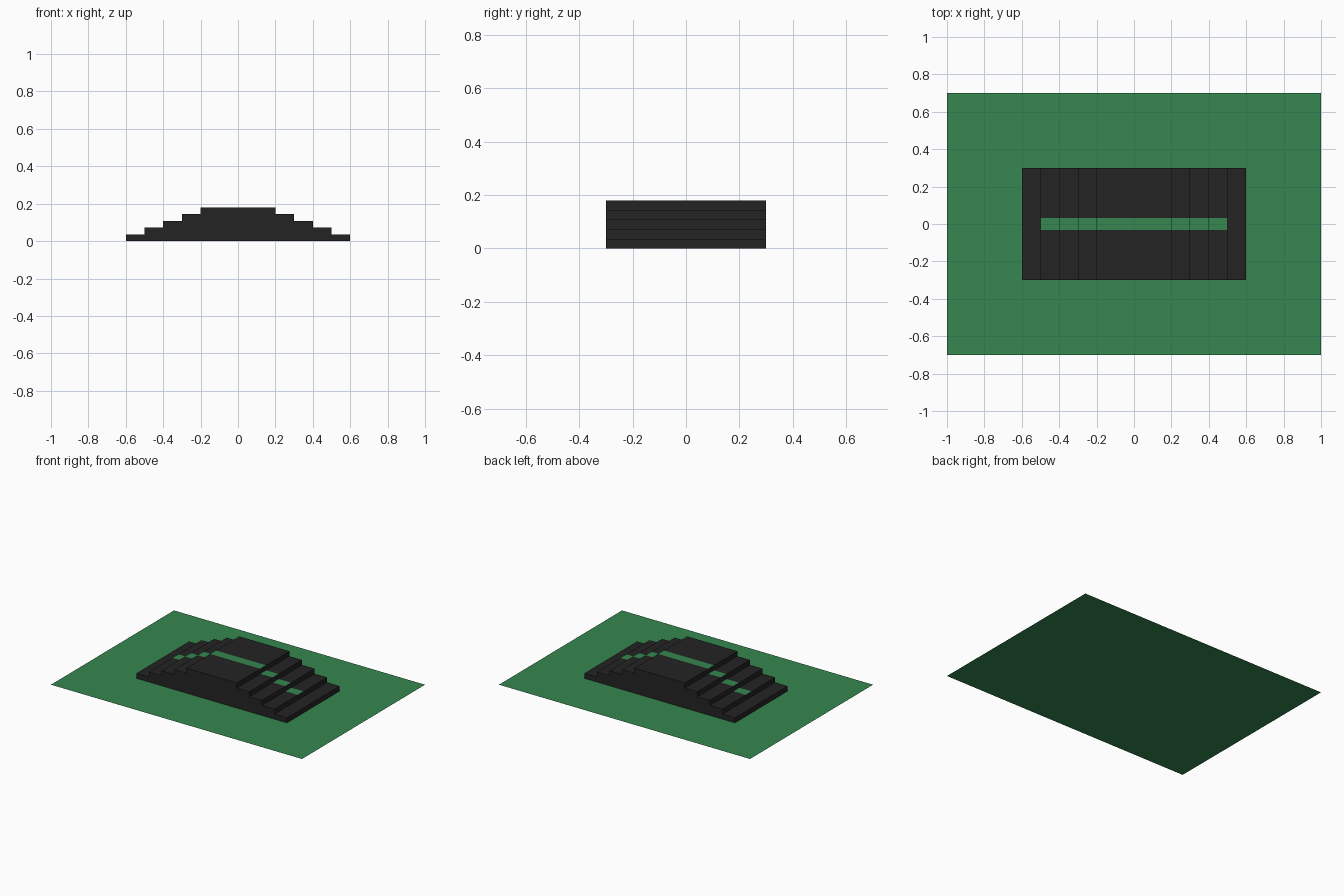
import bpy, bmesh

if "Cube" in bpy.data.objects:
    bpy.data.objects.remove(bpy.data.objects["Cube"])

RISE = 0.036
HALF_WIDTHS = [0.6, 0.5, 0.4, 0.3, 0.2]


def material(name, rgb):
    m = bpy.data.materials.new(name)
    m.diffuse_color = (*rgb, 1.0)
    m.use_nodes = True
    m.node_tree.nodes["Principled BSDF"].inputs["Base Color"].default_value = m.diffuse_color
    return m


green = material("grass green", (0.037, 0.245, 0.080))
black = material("charcoal black", (0.017, 0.017, 0.017))


def finish(name, bm, mat):
    mesh = bpy.data.meshes.new(name)
    bm.to_mesh(mesh)
    bm.free()
    mesh.materials.append(mat)
    obj = bpy.data.objects.new(name, mesh)
    bpy.context.collection.objects.link(obj)
    return obj


def plate(name, x0, x1, y, z, mat):
    bm = bmesh.new()
    corners = [(x0, -y, z), (x1, -y, z), (x1, y, z), (x0, y, z)]
    bm.faces.new([bm.verts.new(c) for c in corners])
    return finish(name, bm, mat)


# Flat ground sheet
plate("lawn", -1, 1, 0.7, 0, green)

# Stepped mound: one stair profile extruded front to back, open underneath
right = []
for i, w in enumerate(HALF_WIDTHS):
    right += [(w, i * RISE), (w, (i + 1) * RISE)]
profile = right + [(-x, z) for x, z in reversed(right)]
bm = bmesh.new()
front = [bm.verts.new((x, -0.3, z)) for x, z in profile]
back = [bm.verts.new((x, 0.3, z)) for x, z in profile]
bm.faces.new(front)
bm.faces.new(back[::-1])
for i in range(len(profile) - 1):
    bm.faces.new((front[i], back[i], back[i + 1], front[i + 1]))
bmesh.ops.recalc_face_normals(bm, faces=bm.faces)
finish("stepped_mound", bm, black)

# Green centre stripe on the top and on the three upper treads of each side
LIFT = 0.001
plate("top_stripe", -0.2, 0.2, 0.033, 5 * RISE + LIFT, green)
for i in (1, 2, 3):
    outer, inner = HALF_WIDTHS[i], HALF_WIDTHS[i + 1]
    z = (i + 1) * RISE + LIFT
    plate(f"right_tread_stripe_{i}", inner, outer, 0.033, z, green)
    plate(f"left_tread_stripe_{i}", -outer, -inner, 0.033, z, green)
